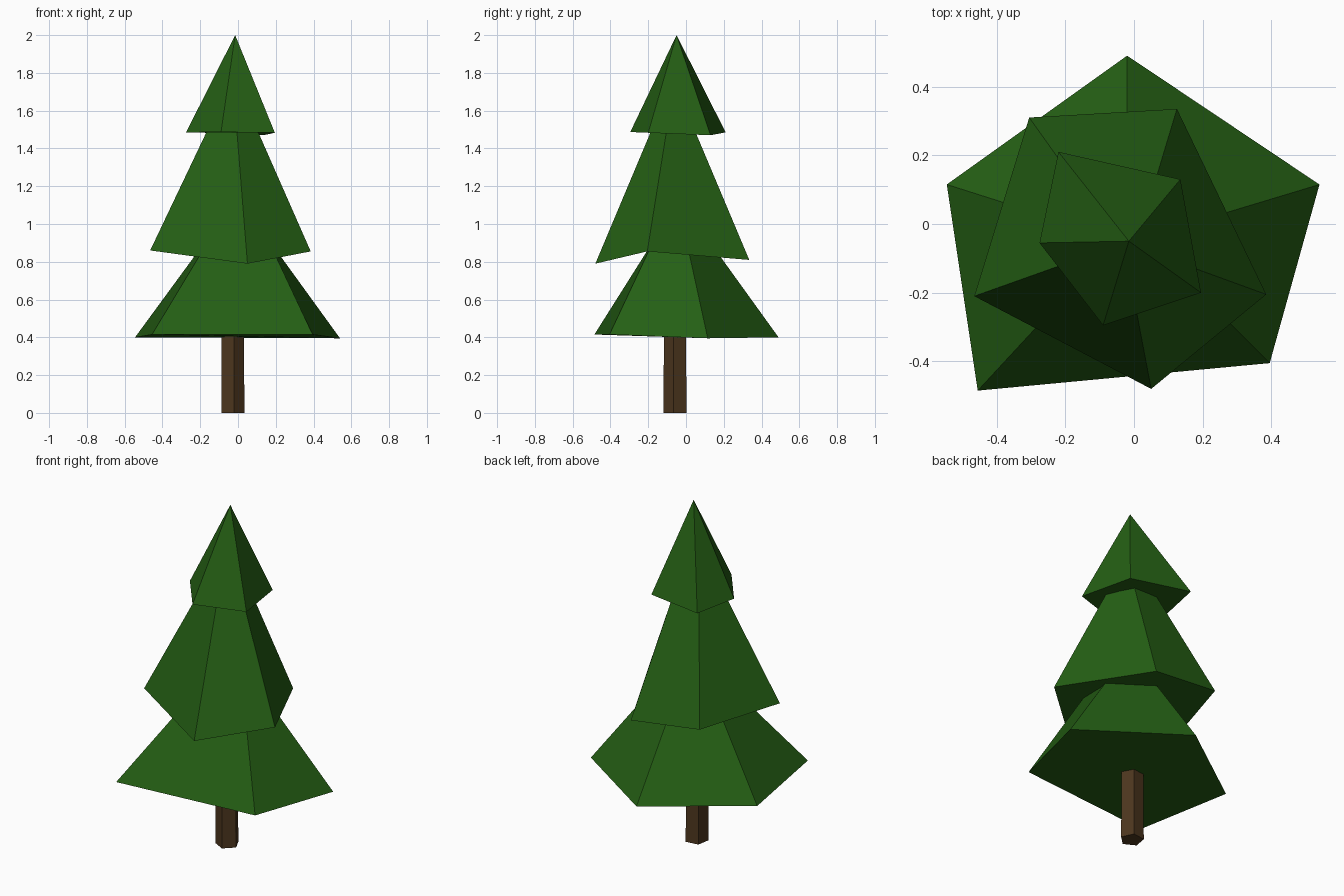
import bpy, bmesh, math
from mathutils import Vector

if "Cube" in bpy.data.objects:
    bpy.data.objects.remove(bpy.data.objects["Cube"])


def material(name, rgb):
    m = bpy.data.materials.new(name)
    m.diffuse_color = (*rgb, 1)
    m.use_nodes = True
    m.node_tree.nodes["Principled BSDF"].inputs["Base Color"].default_value = m.diffuse_color
    return m


def loft(name, lower, upper, mat):
    """Closed flat-shaded solid between two rings, or a ring and one tip."""
    bm = bmesh.new()
    a = [bm.verts.new(p) for p in lower]
    b = [bm.verts.new(p) for p in upper]
    n = len(a)
    bm.faces.new(a)
    for i in range(n):
        j = (i + 1) % n
        if len(b) == 1:
            bm.faces.new((a[i], a[j], b[0]))
        else:
            bm.faces.new((a[i], a[j], b[j], b[i]))
    if len(b) > 1:
        bm.faces.new(b)
    bmesh.ops.recalc_face_normals(bm, faces=bm.faces)
    me = bpy.data.meshes.new(name)
    bm.to_mesh(me)
    bm.free()
    me.materials.append(mat)
    ob = bpy.data.objects.new(name, me)
    bpy.context.collection.objects.link(ob)
    return ob


def extend(lower, upper, f):
    """Continue the slanted edges upward so the tier tucks into the next one."""
    return [Vector(p).lerp(Vector(q), f) for p, q in zip(lower, upper)]


green = material("foliage_green", (0.018, 0.115, 0.007))
brown = material("bark_brown", (0.075, 0.038, 0.013))

# Trunk: five-sided post
def ring(r, z, cx=-0.03, cy=-0.055, start=-82):
    return [(cx + r * math.cos(math.radians(start + 72 * i)),
             cy + r * math.sin(math.radians(start + 72 * i)), z) for i in range(5)]

loft("trunk", ring(0.065, 0), ring(0.062, 0.48), brown)

# Lower branches: irregular five-sided skirt
low = [(-0.02, 0.49, 0.40), (-0.545, 0.115, 0.40), (-0.455, -0.485, 0.415),
       (0.395, -0.405, 0.415), (0.54, 0.115, 0.395)]
low_top = [(-0.02, 0.18, 0.83), (-0.23, 0.015, 0.83), (-0.205, -0.215, 0.83),
           (0.20, -0.21, 0.83), (0.225, 0.02, 0.83)]
loft("lower_branches", low, extend(low, low_top, 1.2), green)

# Middle branches
mid = [(0.125, 0.335, 0.81), (-0.305, 0.31, 0.86), (-0.465, -0.21, 0.86),
       (0.05, -0.48, 0.79), (0.385, -0.205, 0.855)]
mid_top = [(0.04, 0.053, 1.48), (-0.12, 0.05, 1.48), (-0.17, -0.105, 1.48),
           (-0.005, -0.19, 1.48), (0.11, -0.105, 1.48)]
loft("middle_branches", mid, extend(mid, mid_top, 1.15), green)

# Treetop: five-sided spike
top = [(0.135, 0.13, 1.47), (-0.22, 0.21, 1.485), (-0.275, -0.055, 1.485),
       (-0.09, -0.295, 1.487), (0.195, -0.20, 1.483)]
loft("treetop", top, [(-0.015, -0.05, 2.0)], green)
